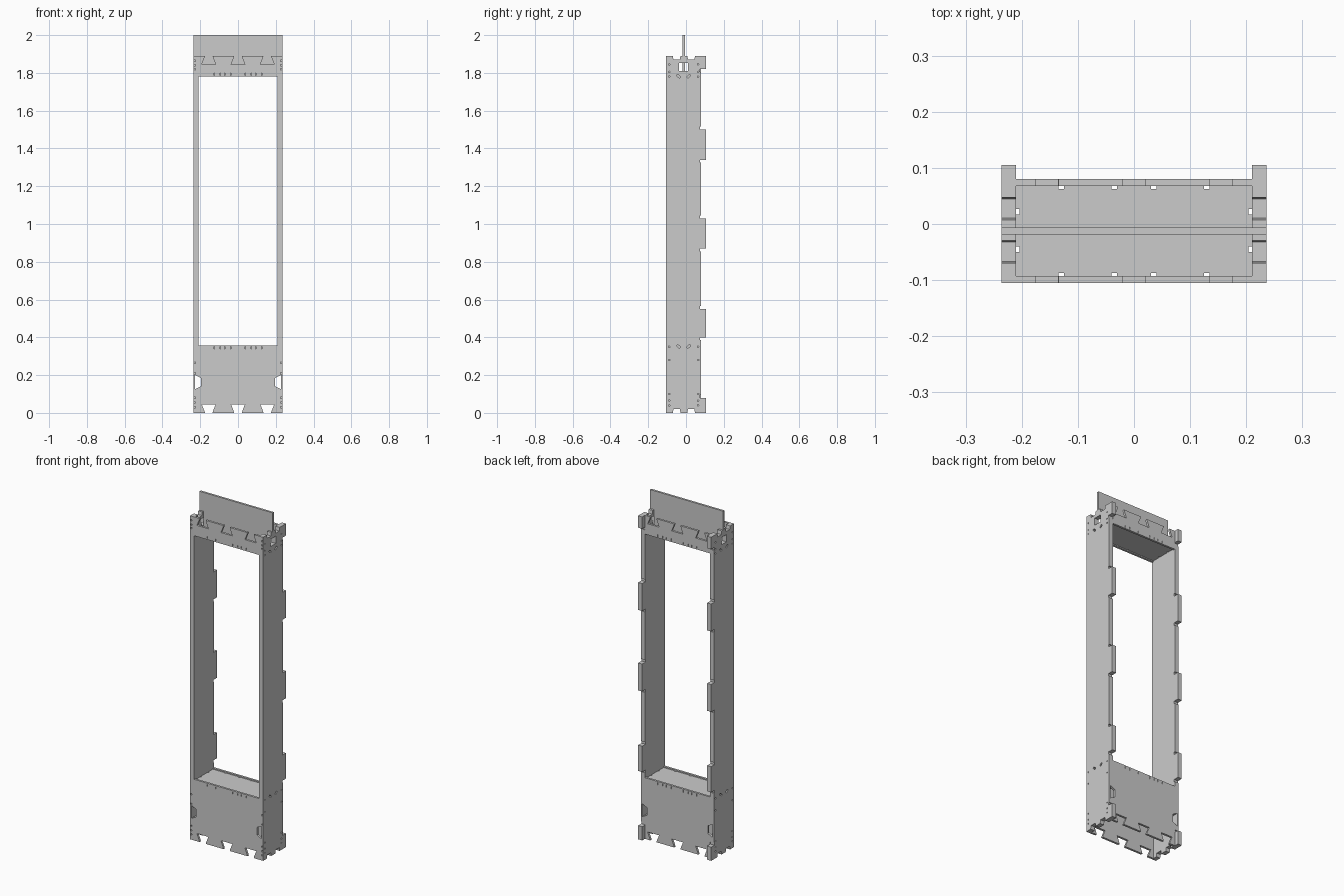
import bpy, bmesh, math

if "Cube" in bpy.data.objects:
    bpy.data.objects.remove(bpy.data.objects["Cube"])

T = 0.0125                       # sheet thickness
YF, YB = -0.105, 0.08            # front and back faces
YM = (YF + YB) / 2
XI, XM, XO = 0.21, 0.2225, 0.236  # inner, middle, outer x of the side sheets


def place(axis, a, b, d):
    return {'x': (d, a, b), 'y': (a, d, b), 'z': (a, b, d)}[axis]


def add_prism(bm, pts, axis, lo, hi):
    """Extrude a flat outline along an axis."""
    new = [bm.verts.new(place(axis, a, b, lo)) for a, b in pts]
    face = bm.faces.new(new)
    ext = bmesh.ops.extrude_face_region(bm, geom=[face])['geom']
    for v in [g for g in ext if isinstance(g, bmesh.types.BMVert)]:
        v.co['xyz'.index(axis)] = hi


def build(name, prisms):
    bm = bmesh.new()
    for p in prisms:
        add_prism(bm, *p)
    bmesh.ops.recalc_face_normals(bm, faces=bm.faces)
    me = bpy.data.meshes.new(name)
    bm.to_mesh(me)
    bm.free()
    ob = bpy.data.objects.new(name, me)
    bpy.context.collection.objects.link(ob)
    return ob


def cut(ob, prisms):
    cutter = build("cutter", prisms)
    mod = ob.modifiers.new("cut", 'BOOLEAN')
    mod.operation, mod.solver, mod.object = 'DIFFERENCE', 'EXACT', cutter
    bpy.context.view_layer.objects.active = ob
    bpy.ops.object.modifier_apply(modifier=mod.name)
    bpy.data.objects.remove(cutter)


def rect(a0, a1, b0, b1):
    return [(a0, b0), (a1, b0), (a1, b1), (a0, b1)]


def disc(a, b, r, n=10):
    return [(a + r * math.cos(2 * math.pi * i / n),
             b + r * math.sin(2 * math.pi * i / n)) for i in range(n)]


def slot(a, b, half, r, ang):
    """Short rounded slot, tilted by ang."""
    pts = []
    for side in (0, 1):
        for i in range(6):
            t = ang + side * math.pi - math.pi / 2 + i * math.pi / 5
            c = ang + side * math.pi
            pts.append((a + half * math.cos(c) + r * math.cos(t),
                        b + half * math.sin(c) + r * math.sin(t)))
    return pts


def socketed_panel(z_plain, z_joint):
    """Panel outline with three dovetail sockets along the joint edge."""
    d = 0.045 if z_plain > z_joint else -0.045
    pts = [(-XI, z_plain), (-XI, z_joint)]
    for x in (-0.155, 0, 0.155):
        pts += [(x - 0.02, z_joint), (x - 0.024, z_joint + d * 0.3),
                (x - 0.037, z_joint + d), (x + 0.037, z_joint + d),
                (x + 0.024, z_joint + d * 0.3), (x + 0.02, z_joint)]
    return pts + [(XI, z_joint), (XI, z_plain)]


SHELVES = {"lower_shelf": 0.338, "upper_shelf": 1.786}
TAB_X = (-0.11, -0.055, 0.055, 0.11)


def key_holes():
    """Side key sockets running through the front and back corners."""
    out = []
    for s in (-1, 1):
        out.append(([(s * 0.227, 0.125), (s * 0.197, 0.14),
                     (s * 0.197, 0.185), (s * 0.227, 0.2)], 'y', -0.2, 0.2))
    return out


# Front and back panels, below and above the opening
for face, y in (("front", YF), ("back", YB - T)):
    for level, z0, z1, zs in (("lower", 0.357, 0, 0.338), ("upper", 1.78, 1.89, 1.786)):
        panel = build(f"{face}_{level}_panel", [(socketed_panel(z0, z1), 'y', y, y + T)])
        cut(panel, [(rect(x - 0.017, x + 0.017, zs, zs + T), 'y', -0.2, 0.2) for x in TAB_X])
        if level == "lower":
            cut(panel, key_holes())

# Shelves with tabs into the panels and corner relief notches
for name, z in SHELVES.items():
    pts = [(-XI, YF + T)]
    for x in TAB_X:
        pts += [(x - 0.014, YF + T), (x - 0.014, YF), (x + 0.014, YF), (x + 0.014, YF + T)]
    pts += [(XI, YF + T), (XI, YB - T)]
    for x in reversed(TAB_X):
        pts += [(x + 0.014, YB - T), (x + 0.014, YB), (x - 0.014, YB), (x - 0.014, YB - T)]
    pts.append((-XI, YB - T))
    shelf = build(name, [(pts, 'z', z, z + T)])
    notches = []
    for x in (-0.13, -0.035, 0.035, 0.13):
        for y in (YF + T, YB - T):
            notches.append((rect(x - 0.005, x + 0.005, y - 0.005, y + 0.005), 'z', z - 1, z + 1))
    for x in (-XI, XI):
        for y in (-0.045, 0.022):
            notches.append((rect(x - 0.006, x + 0.006, y - 0.005, y + 0.005), 'z', z - 1, z + 1))
    cut(shelf, notches)

# Side sheet outline: notched ends, tabs along the back edge
TOP = 1.89


def end_notches(z, d):
    pts = []
    for c in (YM - 0.037, YM + 0.040):
        pts += [(c - 0.02, z), (c - 0.017, z + d), (c + 0.017, z + d), (c + 0.02, z)]
    return pts


outline = [(YF, 0)] + end_notches(0, 0.02) + [(0.105, 0), (0.105, 0.08)]
outline += [(YB - 0.005, 0.08), (YB - 0.005, 0.095), (YB, 0.095)]
for z0, z1 in ((0.40, 0.55), (0.87, 1.03), (1.34, 1.50)):
    outline += [(YB, z0 - 0.015), (YB - 0.006, z0 - 0.015), (YB - 0.006, z0),
                (0.105, z0), (0.105, z1),
                (YB - 0.006, z1), (YB - 0.006, z1 + 0.015), (YB, z1 + 0.015)]
outline += [(YB, 1.805), (YB - 0.005, 1.805), (YB - 0.005, 1.82), (0.105, 1.82), (0.105, TOP)]
outline += list(reversed(end_notches(TOP, -0.02))) + [(YF, TOP)]

SCREW_Z = (0.03, 0.055, 0.08, 0.21, 0.265, 1.82, 1.84, 1.865)
for side, s in (("left", -1), ("right", 1)):
    for layer, x0, x1 in (("inner", XI, XM), ("outer", XM, XO)):
        sheet = build(f"{side}_{layer}_side", [(outline, 'x', s * x0, s * x1)])
        # Hole around the hanging board, and tilted slots at shelf height
        holes = [(rect(YM - 0.024, YM + 0.024, 1.81, 1.852), 'x', s * 0.1, s * 0.3)]
        if layer == "outer":
            for z in (0.352, 1.782):
                for k in (-1, 1):
                    holes.append((slot(YM + k * 0.027, z, 0.006, 0.005, k * 0.7),
                                  'x', s * 0.1, s * 0.3))
            for y in (YF + 0.016, YB - 0.016):
                for z in (0.04, 0.065, 0.1, 0.28, 0.35, 1.78, 1.805, 1.845):
                    holes.append((disc(y, z, 0.004), 'x', s * 0.1, s * 0.3))
        cut(sheet, holes)
        cut(sheet, key_holes())
        # Screw holes in the corner edges
        if layer == "outer":
            drill = [(disc(s * 0.2285, z, 0.0045), 'y', YF - 0.01, YF + 0.008) for z in SCREW_Z]
            cut(sheet, drill)

# Upright board standing in the top of the frame
zb = SHELVES["upper_shelf"] + T
build("top_board", [([(-XI, zb), (XI, zb), (XI, TOP), (XO, TOP), (XO, 2), (-XO, 2),
                      (-XO, TOP), (-XI, TOP)], 'y', YM - T / 2, YM + T / 2)])
